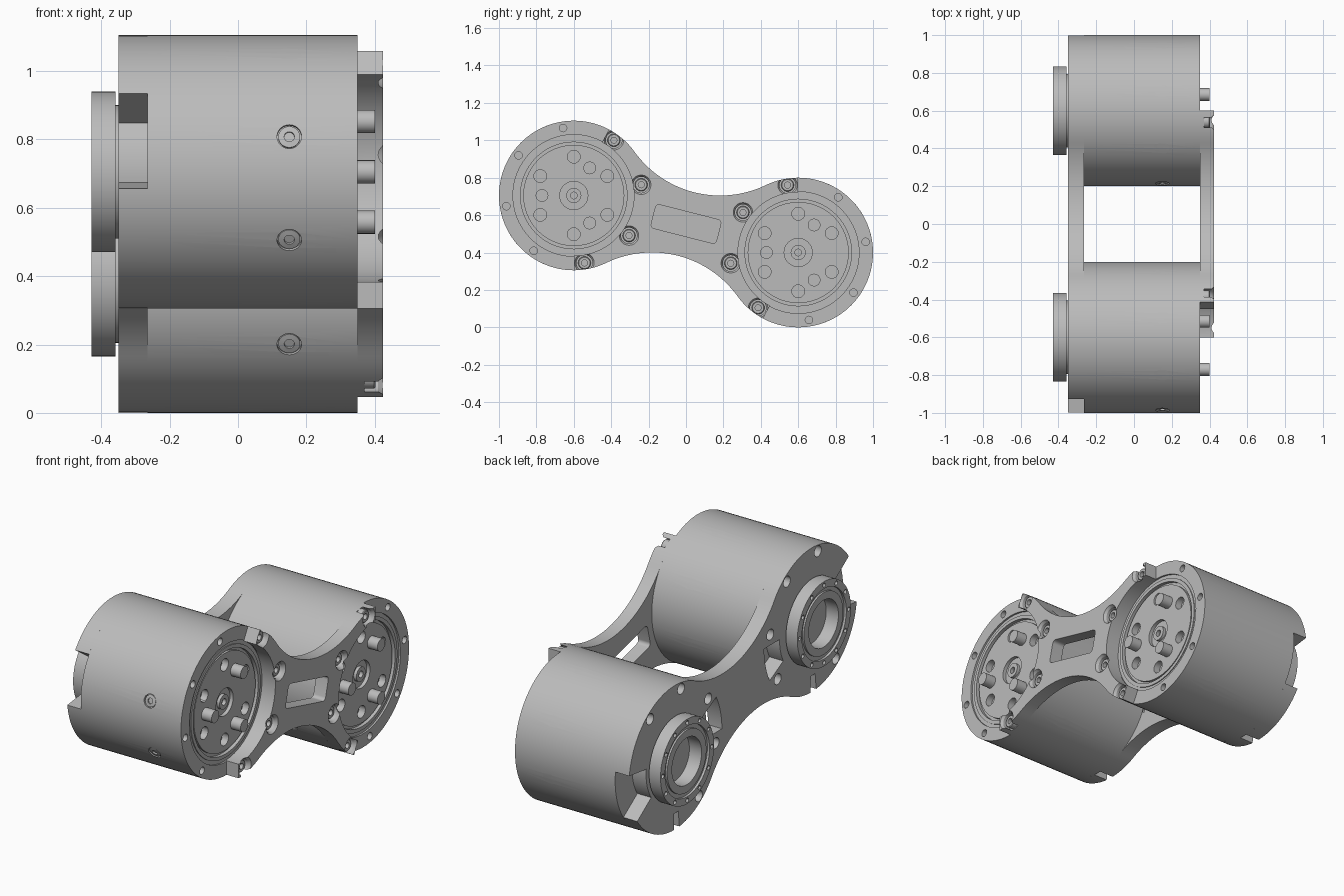
import bpy, bmesh
from math import sin, cos, radians, degrees, atan2, hypot, pi
from mathutils import Vector, Matrix

if "Cube" in bpy.data.objects:
    bpy.data.objects.remove(bpy.data.objects["Cube"])

R = 0.4
A = Vector((0, -0.6, 0.705))     # front drum centre
B = Vector((0, 0.6, 0.4))        # back drum centre
MID = (A + B) / 2
TILT = atan2(B.z - A.z, B.y - A.y)
HALF = (B - A).length / 2
BOLT_R = 0.365
BOLTS = [9 + 45 * i for i in range(8)]

grey = bpy.data.materials.new("machined_grey")
grey.use_nodes = True
grey.diffuse_color = (0.5, 0.5, 0.5, 1)
grey.node_tree.nodes["Principled BSDF"].inputs["Base Color"].default_value = (0.5, 0.5, 0.5, 1)


def finish(name, bm):
    bmesh.ops.recalc_face_normals(bm, faces=bm.faces)
    mesh = bpy.data.meshes.new(name)
    bm.to_mesh(mesh)
    bm.free()
    mesh.materials.append(grey)
    ob = bpy.data.objects.new(name, mesh)
    bpy.context.collection.objects.link(ob)
    return ob


def lathe(name, profile, loc=(0, 0, 0), direction=(1, 0, 0), steps=32):
    """Spin (x, radius) points about the x axis, then aim the axis along direction."""
    bm = bmesh.new()
    vs = [bm.verts.new((x, r, 0)) for x, r in profile]
    es = [bm.edges.new(p) for p in zip(vs, vs[1:])]
    bmesh.ops.spin(bm, geom=vs + es, cent=(0, 0, 0), axis=(1, 0, 0),
                   angle=2 * pi, steps=steps)
    bmesh.ops.remove_doubles(bm, verts=bm.verts, dist=0.0001)
    turn = Vector((1, 0, 0)).rotation_difference(Vector(direction))
    bm.transform(Matrix.Translation(loc) @ turn.to_matrix().to_4x4())
    return finish(name, bm)


def rod(name, x0, x1, r, loc=(0, 0, 0), direction=(1, 0, 0), steps=24):
    return lathe(name, [(x0, 0), (x0, r), (x1, r), (x1, 0)], loc, direction, steps)


def prism(name, outline, x0, x1):
    """Extrude a (y, z) outline along x."""
    bm = bmesh.new()
    face = bm.faces.new([bm.verts.new((x0, y, z)) for y, z in outline])
    moved = bmesh.ops.extrude_face_region(bm, geom=[face])["geom"]
    bmesh.ops.translate(bm, vec=(x1 - x0, 0, 0),
                        verts=[v for v in moved if isinstance(v, bmesh.types.BMVert)])
    return finish(name, bm)


def cut(target, cutters):
    bpy.context.view_layer.objects.active = target
    for c in cutters:
        mod = target.modifiers.new("cut", "BOOLEAN")
        mod.operation = "DIFFERENCE"
        mod.solver = "EXACT"
        mod.object = c
        bpy.ops.object.modifier_apply(modifier=mod.name)
        bpy.data.objects.remove(c)


def arc(cy, cz, r, a0, a1, n=32):
    return [(cy + r * cos(radians(a0 + (a1 - a0) * i / n)),
             cz + r * sin(radians(a0 + (a1 - a0) * i / n))) for i in range(n + 1)]


def sector(c, r0, r1, a0, a1):
    return arc(c.y, c.z, r0, a0, a1, 12) + arc(c.y, c.z, r1, a1, a0, 12)


def polar(c, r, deg, x=0):
    return Vector((x, c.y + r * cos(radians(deg)), c.z + r * sin(radians(deg))))


def to_world(points):
    return [(MID.y + u * cos(TILT) - v * sin(TILT),
             MID.z + u * sin(TILT) + v * cos(TILT)) for u, v in points]


def link_outline():
    """Two circles joined by concave fillets tangent to both."""
    waist = 0.175
    fillet = (HALF ** 2 + waist ** 2 - R ** 2) / (2 * R - 2 * waist)
    k = waist + fillet
    phi = degrees(atan2(k, HALF))
    return to_world(arc(HALF, 0, R, phi - 180, 180 - phi, 72)
                    + arc(0, k, fillet, -phi, phi - 180)[1:-1]
                    + arc(-HALF, 0, R, phi, 360 - phi, 72)
                    + arc(0, -k, fillet, 180 - phi, phi)[1:-1])


# Motor drum: turned body with a recessed rotor face
drum = lathe("front_drum", [
    (-0.265, 0), (-0.265, R), (0.35, R), (0.35, 0.325), (0.34, 0.325), (0.34, 0.305),
    (0.345, 0.305), (0.345, 0.285), (0.325, 0.285), (0.325, 0.27), (0.338, 0.27),
    (0.338, 0.075), (0.318, 0.075), (0.318, 0.04), (0.335, 0.04), (0.335, 0.018),
    (0.315, 0.018), (0.315, 0)], A, steps=96)
SCREWS = [30 + 45 * i for i in range(8)]
cutters = [rod("hole", 0.32, 0.4, 0.02, polar(A, BOLT_R, a)) for a in BOLTS]
cutters += [rod("hole", 0.30, 0.4, 0.034, polar(A, 0.207, 30 + 60 * i)) for i in range(6)]
cutters += [rod("hole", 0.388, 0.45, 0.036, A + Vector((0.15, 0, 0)),
                (0, cos(radians(a)), sin(radians(a)))) for a in SCREWS]
cut(drum, cutters)
back_drum = drum.copy()
back_drum.name = "back_drum"
back_drum.location = B - A
bpy.context.collection.objects.link(back_drum)

# Fittings repeated on both drums
for side, c in (("front", A), ("back", B)):
    for i in range(3):
        rod(side + "_rotor_pin", 0.32, 0.40, 0.034, polar(c, 0.17, 60 + 120 * i))
    for a in SCREWS:
        lathe(side + "_side_screw", [
            (0.38, 0), (0.38, 0.032), (0.395, 0.032), (0.397, 0.015), (0.389, 0.015), (0.389, 0)],
            c + Vector((0.15, 0, 0)), (0, cos(radians(a)), sin(radians(a))), 24)
    flange = lathe(side + "_output_flange", [
        (-0.25, 0), (-0.25, 0.195), (-0.358, 0.195), (-0.358, 0.235), (-0.428, 0.235),
        (-0.428, 0.195), (-0.415, 0.195), (-0.415, 0.172), (-0.425, 0.172), (-0.425, 0.13),
        (-0.33, 0.13), (-0.33, 0)], c, steps=72)
    cut(flange, [rod("hole", -0.45, -0.40, 0.012, polar(c, 0.215, 30 * i), steps=12)
                 for i in range(12)])

# Outer link plate on the pin side, open around both rotors
plate = prism("pin_side_link_plate", link_outline(), 0.35, 0.424)
cutters = []
bolt_spots = []
for c, start in ((A, 62), (B, 242)):
    cutters.append(prism("opening", arc(c.y, c.z, 0.55, start, start + 208, 60)
                         + arc(c.y, c.z, 0.322, start + 208, start + 360, 60), 0.3, 0.5))
    bolt_spots += [polar(c, BOLT_R, start - 8 - 45 * i) for i in range(4)]
slot = []
for u, v, a in ((0.16, 0.045, 0), (-0.16, 0.045, 90), (-0.16, -0.045, 180), (0.16, -0.045, 270)):
    slot += arc(u, v, 0.02, a, a + 90, 6)
cutters.append(prism("slot", to_world(slot), 0.3, 0.5))
for p in bolt_spots:
    cutters.append(lathe("bore", [(0.37, 0), (0.37, 0.043), (0.41, 0.043),
                                  (0.43, 0.056), (0.5, 0.056), (0.5, 0)], p))
cut(plate, cutters)
for p in bolt_spots:
    lathe("link_bolt", [(0.34, 0), (0.34, 0.034), (0.398, 0.034), (0.402, 0.03),
                        (0.402, 0.016), (0.38, 0.016), (0.38, 0)], p, steps=24)

# Link plate on the flange side, with cable notches, slits and pockets
plate = prism("flange_side_link_plate", link_outline(), -0.35, -0.265)
cutters = []
tilt = degrees(TILT)
for c, notch, inward in ((A, 145, tilt), (B, -35, tilt + 180)):
    cutters.append(prism("notch", sector(c, 0.25, 0.5, notch, notch + 42), -0.45, -0.2))
    cutters.append(prism("slit", sector(c, 0.31, 0.5, -96, -89), -0.45, -0.2))
    cutters.append(prism("pocket", sector(c, 0.28, 0.415, inward - 14, inward + 14), -0.45, -0.2))
    for a in BOLTS:
        free = (a - notch + 10) % 360 > 62
        clear = (a - inward + 20) % 360 > 40 and a != 279
        if free and clear:
            cutters.append(rod("hole", -0.45, -0.31, 0.03, polar(c, BOLT_R, a)))
cut(plate, cutters)

# Smooth round walls, keep machined edges crisp
bpy.ops.object.select_all(action="DESELECT")
for ob in bpy.context.scene.objects:
    if ob.type == "MESH" and ob is not back_drum:
        ob.select_set(True)
        bpy.context.view_layer.objects.active = ob
bpy.ops.object.shade_smooth_by_angle(angle=radians(30))
